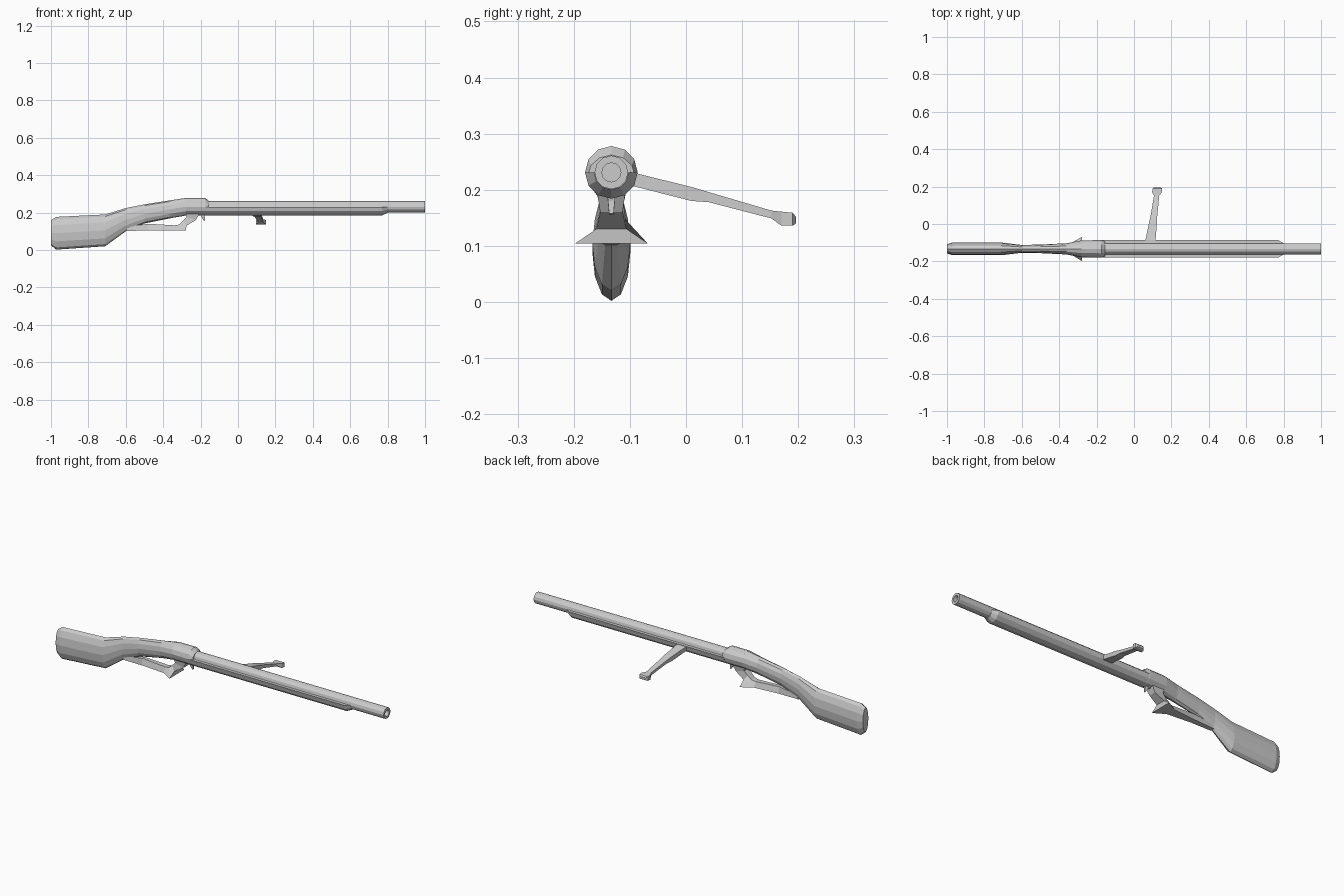
import bpy, bmesh, math
from mathutils import Vector

AXIS_Y, AXIS_Z = -0.133, 0.231


def loft(name, rings):
    """Skin a list of equal-length point rings and cap both ends."""
    bm = bmesh.new()
    rows = [[bm.verts.new(p) for p in ring] for ring in rings]
    n = len(rows[0])
    for a, b in zip(rows, rows[1:]):
        for i in range(n):
            j = (i + 1) % n
            bm.faces.new((a[i], a[j], b[j], b[i]))
    bm.faces.new(rows[0][::-1])
    bm.faces.new(rows[-1])
    bmesh.ops.recalc_face_normals(bm, faces=bm.faces)
    mesh = bpy.data.meshes.new(name)
    bm.to_mesh(mesh)
    bm.free()
    obj = bpy.data.objects.new(name, mesh)
    bpy.context.collection.objects.link(obj)
    return obj


def oval(x, bottom, top, half_w, sides=12):
    """Ring in the y-z plane."""
    zc, rz = (top + bottom) / 2, (top - bottom) / 2
    return [Vector((x, AXIS_Y + half_w * math.sin(i * math.tau / sides),
                    zc + rz * math.cos(i * math.tau / sides))) for i in range(sides)]


def tube(x, r):
    return oval(x, AXIS_Z - r, AXIS_Z + r, r)


def half_round(x, r):
    return [Vector((x, AXIS_Y + r * math.cos(math.pi + i * math.pi / 6),
                    AXIS_Z + r * math.sin(math.pi + i * math.pi / 6))) for i in range(7)]


def strip(x0, z0, x1, z1, w0, w1):
    """Four-cornered ring between a lower and an upper edge across y."""
    return [Vector((x0, AXIS_Y - w0, z0)), Vector((x0, AXIS_Y + w0, z0)),
            Vector((x1, AXIS_Y + w1, z1)), Vector((x1, AXIS_Y - w1, z1))]


# Shoulder stock: x, bottom, top, half width
stock = [(-1.0, 0.025, 0.16, 0.024), (-0.972, 0.002, 0.177, 0.034),
         (-0.71, 0.02, 0.19, 0.034), (-0.60, 0.10, 0.224, 0.021),
         (-0.50, 0.142, 0.244, 0.023), (-0.36, 0.17, 0.266, 0.030),
         (-0.28, 0.184, 0.278, 0.045), (-0.175, 0.184, 0.278, 0.047),
         (-0.155, 0.188, 0.262, 0.042)]
loft("shoulder_stock", [oval(*s) for s in stock])

# Barrel with open bore
loft("barrel", [tube(-0.17, 0.03), tube(1.0, 0.03), tube(1.0, 0.017), tube(0.85, 0.017)])

# Half-round fore stock under the barrel
loft("fore_stock", [half_round(-0.17, 0.047), half_round(0.77, 0.047), half_round(0.80, 0.031)])

# Trigger guard: flat strip, flared front corner, neck rising to the stock
loft("trigger_guard", [
    strip(-0.60, 0.102, -0.59, 0.125, 0.012, 0.012),
    strip(-0.48, 0.104, -0.48, 0.140, 0.016, 0.010),
    strip(-0.34, 0.104, -0.34, 0.132, 0.028, 0.014),
    strip(-0.278, 0.104, -0.315, 0.136, 0.065, 0.016),
    strip(-0.276, 0.130, -0.295, 0.155, 0.027, 0.018),
    strip(-0.225, 0.160, -0.275, 0.175, 0.020, 0.022),
    strip(-0.205, 0.195, -0.28, 0.195, 0.025, 0.025)])

# Trigger spur
loft("trigger", [strip(-0.205, 0.20, -0.175, 0.20, 0.008, 0.008),
                 strip(-0.195, 0.175, -0.178, 0.18, 0.006, 0.006),
                 strip(-0.182, 0.155, -0.176, 0.158, 0.004, 0.004)])

# Side lever: y, x centre, half width in x, bottom, top
lever = [(-0.10, 0.086, 0.028, 0.208, 0.232), (0.01, 0.102, 0.021, 0.180, 0.205),
         (0.04, 0.106, 0.018, 0.178, 0.196), (0.152, 0.121, 0.014, 0.149, 0.163),
         (0.17, 0.123, 0.026, 0.136, 0.161), (0.190, 0.125, 0.026, 0.136, 0.159),
         (0.196, 0.125, 0.017, 0.140, 0.152)]
loft("side_lever", [[Vector((x + sx * h, y, z)) for sx, z in ((-1, b), (1, b), (1, t), (-1, t))]
                    for y, x, h, b, t in lever])
